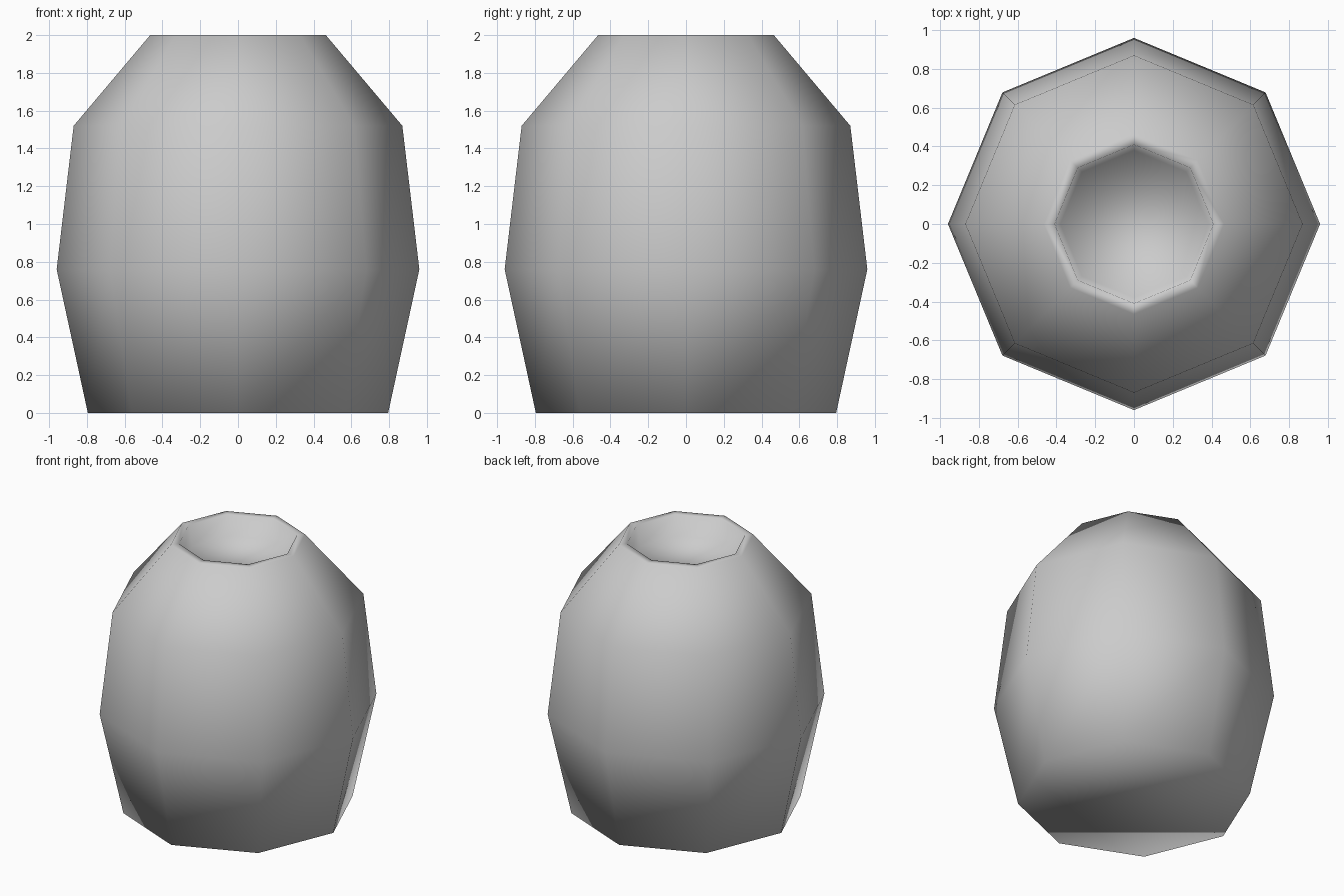
import bpy
import bmesh
from math import cos, sin, tau

cube = bpy.data.objects.get("Cube")
if cube:
    bpy.data.objects.remove(cube, do_unlink=True)

SIDES = 8

# One plain clay colour
clay = bpy.data.materials.new("grey_clay")
clay.use_nodes = True
colour = (0.6, 0.6, 0.6, 1)
clay.diffuse_color = colour
clay.node_tree.nodes["Principled BSDF"].inputs["Base Color"].default_value = colour

# Pot profile (radius, height): outer wall, rim, recess wall
profile = [(0.795, 0), (0.96, 0.76), (0.87, 1.52), (0.465, 2),
           (0.41, 2), (0.38, 1.85)]

bm = bmesh.new()
rings = [[bm.verts.new((r * cos(tau * i / SIDES), r * sin(tau * i / SIDES), z))
          for i in range(SIDES)] for r, z in profile]

# Walls between neighbouring rings
for low, high in zip(rings, rings[1:]):
    for i in range(SIDES):
        j = (i + 1) % SIDES
        bm.faces.new((low[i], low[j], high[j], high[i]))

# Base and recess floor
bm.faces.new(rings[0][::-1])
bm.faces.new(rings[-1])
for face in bm.faces:
    face.smooth = True

mesh = bpy.data.meshes.new("pot")
bm.to_mesh(mesh)
bm.free()
mesh.materials.append(clay)
bpy.context.collection.objects.link(bpy.data.objects.new("pot", mesh))
